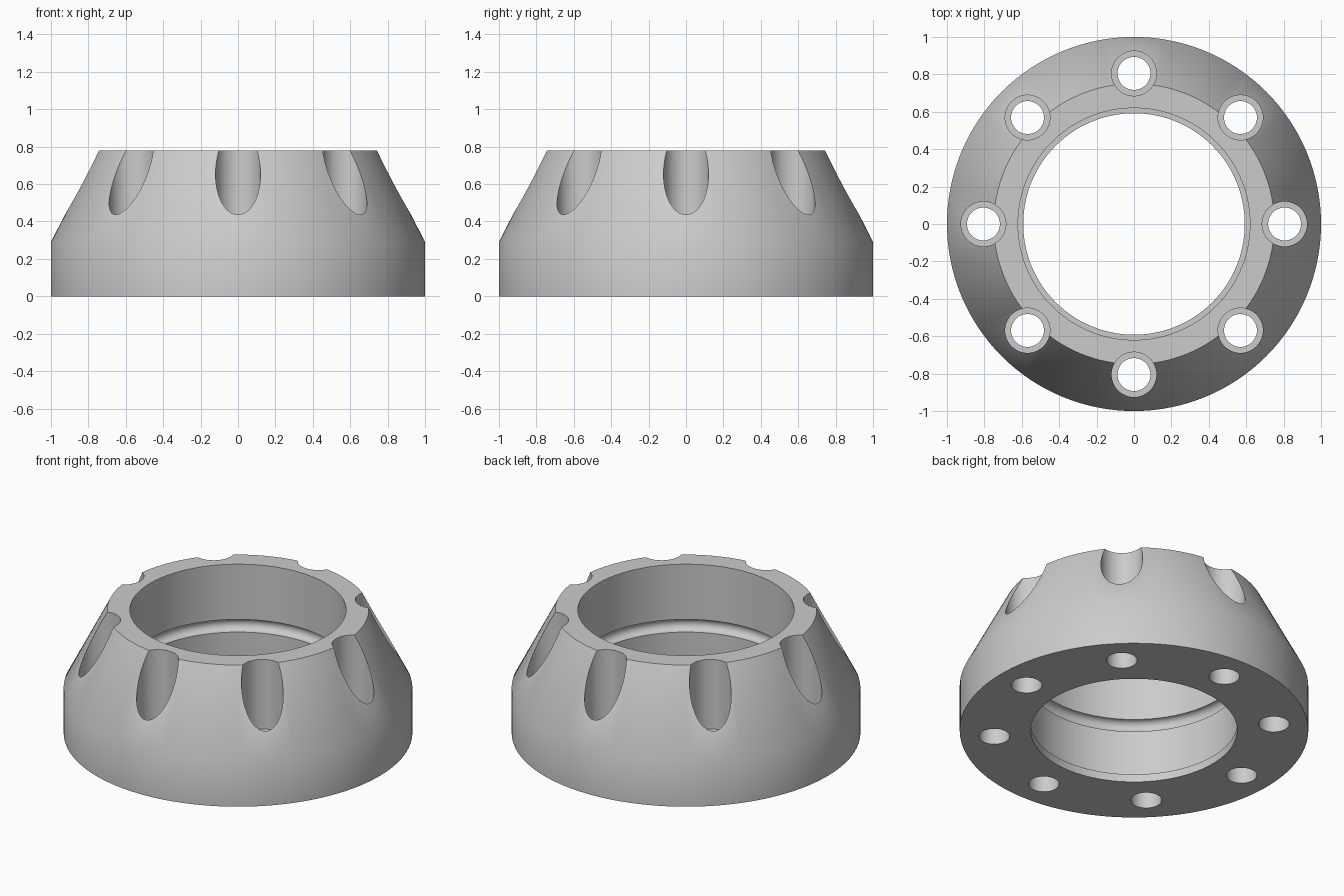
import bpy, bmesh
from math import sin, cos, pi, radians

old = bpy.data.objects.get("Cube")
if old:
    bpy.data.objects.remove(old, do_unlink=True)

SEGMENTS = 128
HEIGHT = 0.78
BORE = 0.62

grey = bpy.data.materials.new("light_grey")
grey.use_nodes = True
colour = (0.6, 0.6, 0.6, 1)
grey.diffuse_color = colour
grey.node_tree.nodes["Principled BSDF"].inputs["Base Color"].default_value = colour


def to_object(name, bm):
    bmesh.ops.recalc_face_normals(bm, faces=bm.faces)
    mesh = bpy.data.meshes.new(name)
    bm.to_mesh(mesh)
    bm.free()
    mesh.materials.append(grey)
    obj = bpy.data.objects.new(name, mesh)
    bpy.context.collection.objects.link(obj)
    return obj


def lathe(name, profile):
    """Revolve a closed (radius, height) outline around z."""
    bm = bmesh.new()
    rings = [[bm.verts.new((r * cos(2 * pi * i / SEGMENTS), r * sin(2 * pi * i / SEGMENTS), z))
              for i in range(SEGMENTS)] for r, z in profile]
    for a, b in zip(rings, rings[1:] + rings[:1]):
        for i in range(SEGMENTS):
            j = (i + 1) % SEGMENTS
            bm.faces.new((a[i], a[j], b[j], b[i]))
    return to_object(name, bm)


def cylinder(bm, radius, bottom, top, x, y):
    made = bmesh.ops.create_cone(bm, cap_ends=True, segments=48, radius1=radius,
                                 radius2=radius, depth=top - bottom)
    bmesh.ops.translate(bm, verts=made["verts"], vec=(x, y, (bottom + top) / 2))


def bolt_cutter(name, radius, bottom, top):
    """Eight cylinders on the bolt circle."""
    bm = bmesh.new()
    for k in range(8):
        a = k * pi / 4
        cylinder(bm, radius, bottom, top, 0.805 * cos(a), 0.805 * sin(a))
    obj = to_object(name, bm)
    obj.hide_render = True
    return obj


# Tapered ring with a round groove in the bore and a small lip at the bottom
groove = [(BORE + 0.04 * sin(pi * t / 12), 0.39 + 0.04 * cos(pi * t / 12)) for t in range(13)]
outline = [(0.592, 0), (1, 0), (1, 0.29), (0.75, HEIGHT), (BORE, HEIGHT)]
outline += groove + [(BORE, 0.05), (0.592, 0.05)]
ring = lathe("tapered_ring", outline)

# Counterbored bolt holes
cutters = [bolt_cutter("counterbore_cutter", 0.12, 0.34, 1),
           bolt_cutter("bolt_hole_cutter", 0.088, -0.2, 0.6)]
bpy.ops.object.select_all(action="DESELECT")
bpy.context.view_layer.objects.active = ring
ring.select_set(True)
for cutter in cutters:
    mod = ring.modifiers.new(cutter.name, "BOOLEAN")
    mod.operation = "DIFFERENCE"
    mod.solver = "EXACT"
    mod.object = cutter
    bpy.ops.object.modifier_apply(modifier=mod.name)
    bpy.data.objects.remove(cutter, do_unlink=True)

bpy.ops.object.shade_smooth_by_angle(angle=radians(30))
